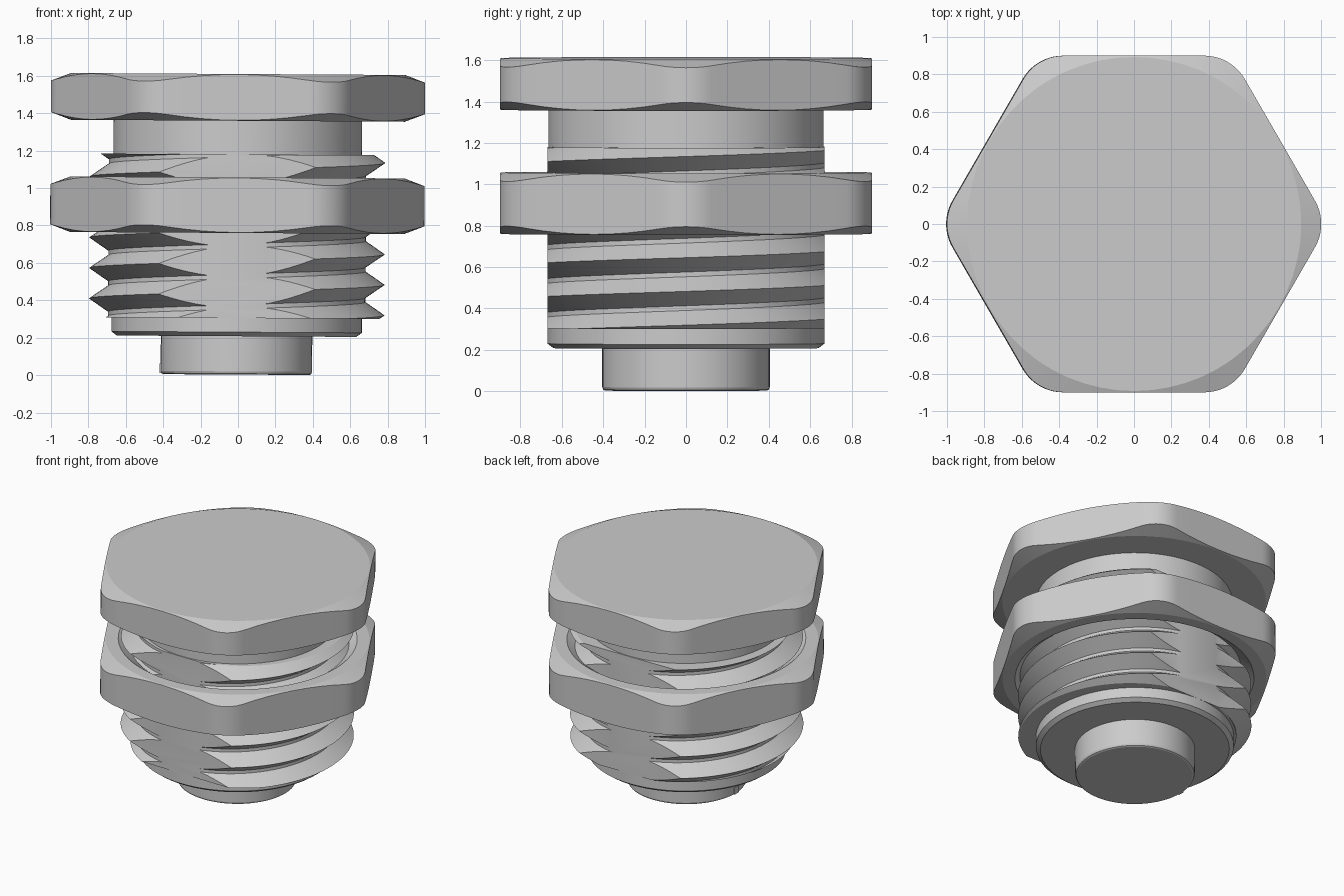
import bpy, bmesh
from math import sin, cos, pi, radians, sqrt
from mathutils import Matrix, Vector

if "Cube" in bpy.data.objects:
    bpy.data.objects.remove(bpy.data.objects["Cube"])

# the whole part leans very slightly to the left
LEAN = (Matrix.Translation((0, 0, 1.5)) @ Matrix.Rotation(0.006, 4, 'Y')
        @ Matrix.Translation((0, 0, -1.5)))


def finish(bm, name, angle=20):
    bmesh.ops.recalc_face_normals(bm, faces=bm.faces)
    me = bpy.data.meshes.new(name)
    bm.to_mesh(me)
    bm.free()
    ob = bpy.data.objects.new(name, me)
    bpy.context.collection.objects.link(ob)
    ob.matrix_world = LEAN
    bpy.ops.object.select_all(action='DESELECT')
    ob.select_set(True)
    bpy.context.view_layer.objects.active = ob
    bpy.ops.object.shade_smooth_by_angle(angle=radians(angle))
    return ob


def loft(name, rings, closed=False):
    """Skin a list of point rings; cap the ends or close into a tube."""
    bm = bmesh.new()
    vs = [[bm.verts.new(p) for p in r] for r in rings]
    n = len(vs[0])
    for k in range(len(vs) if closed else len(vs) - 1):
        a, b = vs[k], vs[(k + 1) % len(vs)]
        for i in range(n):
            j = (i + 1) % n
            bm.faces.new((a[i], a[j], b[j], b[i]))
    if not closed:
        bm.faces.new(vs[0])
        bm.faces.new(vs[-1])
    return finish(bm, name)


def turned(name, profile, n=80):
    loft(name, [[(r * cos(2 * pi * i / n), r * sin(2 * pi * i / n), z)
                 for i in range(n)] for r, z in profile])


def hex_outline(apothem=0.9, fillet=0.25, arc=10, flat=8):
    pts = []
    c = (apothem - fillet) / cos(pi / 6)
    for k in range(6):
        a = k * pi / 3
        for s in range(arc + 1):
            t = a - pi / 6 + s / arc * pi / 3
            pts.append(Vector((c * cos(a) + fillet * cos(t),
                               c * sin(a) + fillet * sin(t), 0)))
        b = a + pi / 3
        end = Vector((c * cos(b) + fillet * cos(b - pi / 6),
                      c * sin(b) + fillet * sin(b - pi / 6), 0))
        start = pts[-1]
        pts += [start.lerp(end, s / flat) for s in range(1, flat)]
    return pts


def hexagon(name, z0, z1, bore=()):
    """Hexagon with cone-chamfered corners, optionally with a bore."""
    out = hex_outline()
    flat_r = 0.893

    def circle(r, z):
        return [p.normalized() * r + Vector((0, 0, z)) for p in out]

    def rim(z, s):
        return [p + Vector((0, 0, z + s * 0.38 * (p.length - flat_r))) for p in out]

    rings = [circle(flat_r, z0), rim(z0, 1), rim(z1, -1), circle(flat_r, z1)]
    rings += [circle(r, z) for r, z in bore]
    loft(name, rings, closed=bool(bore))


def thread(name, z0, z1, pitch=0.163, crest=0.79, root=0.688, flat_y=0.67, n=96):
    """Right-handed screw thread with two flats milled on front and back."""
    bm = bmesh.new()
    rows = [(r, 0.487 + pitch * (t + ph)) for t in range(-4, 7)
            for ph, r in ((0, crest), (0.43, root), (0.57, root))]
    cols = [[bm.verts.new((r * cos(2 * pi * i / n), r * sin(2 * pi * i / n),
                           z + pitch * i / n)) for r, z in rows] for i in range(n)]
    for i in range(n):
        a = cols[i]
        b = cols[i + 1] if i < n - 1 else cols[0][3:]
        for k in range(len(b) - 1):
            bm.faces.new((a[k], b[k], b[k + 1], a[k + 1]))

    def cut(co, no):
        bmesh.ops.bisect_plane(bm, geom=bm.verts[:] + bm.edges[:] + bm.faces[:],
                               dist=1e-6, plane_co=co, plane_no=no, clear_outer=True)

    def cap():
        bmesh.ops.holes_fill(bm, edges=[e for e in bm.edges if e.is_boundary], sides=0)

    cut((0, 0, z0), (0, 0, -1))
    cut((0, 0, z1), (0, 0, 1))
    cap()
    for s in (-1, 1):
        cut((0, s * flat_y, 0), (0, s, 0))
        cap()
    finish(bm, name)


# end pin and lower collar
turned("end_pin", [(0.39, 0.003), (0.4, 0.008), (0.405, 0.02), (0.405, 0.22)])
turned("lower_collar", [(0.64, 0.208), (0.67, 0.23), (0.67, 0.31)])

# threaded shank and plain neck under the head
thread("threaded_shank", 0.305, 1.18)
turned("neck", [(0.665, 1.17), (0.665, 1.38)])

# hexagonal head and lock nut with a countersunk bore
hexagon("hex_head", 1.36, 1.61)
hexagon("lock_nut", 0.76, 1.057,
        bore=[(0.81, 1.057), (0.72, 0.99), (0.72, 0.83), (0.81, 0.76)])

# small burr on the left side of the pin
bm = bmesh.new()
bmesh.ops.create_cube(bm, size=1, matrix=Matrix.Translation((-0.4, 0, 0.035))
                      @ Matrix.Diagonal((0.02, 0.05, 0.05, 1)))
finish(bm, "pin_burr")
